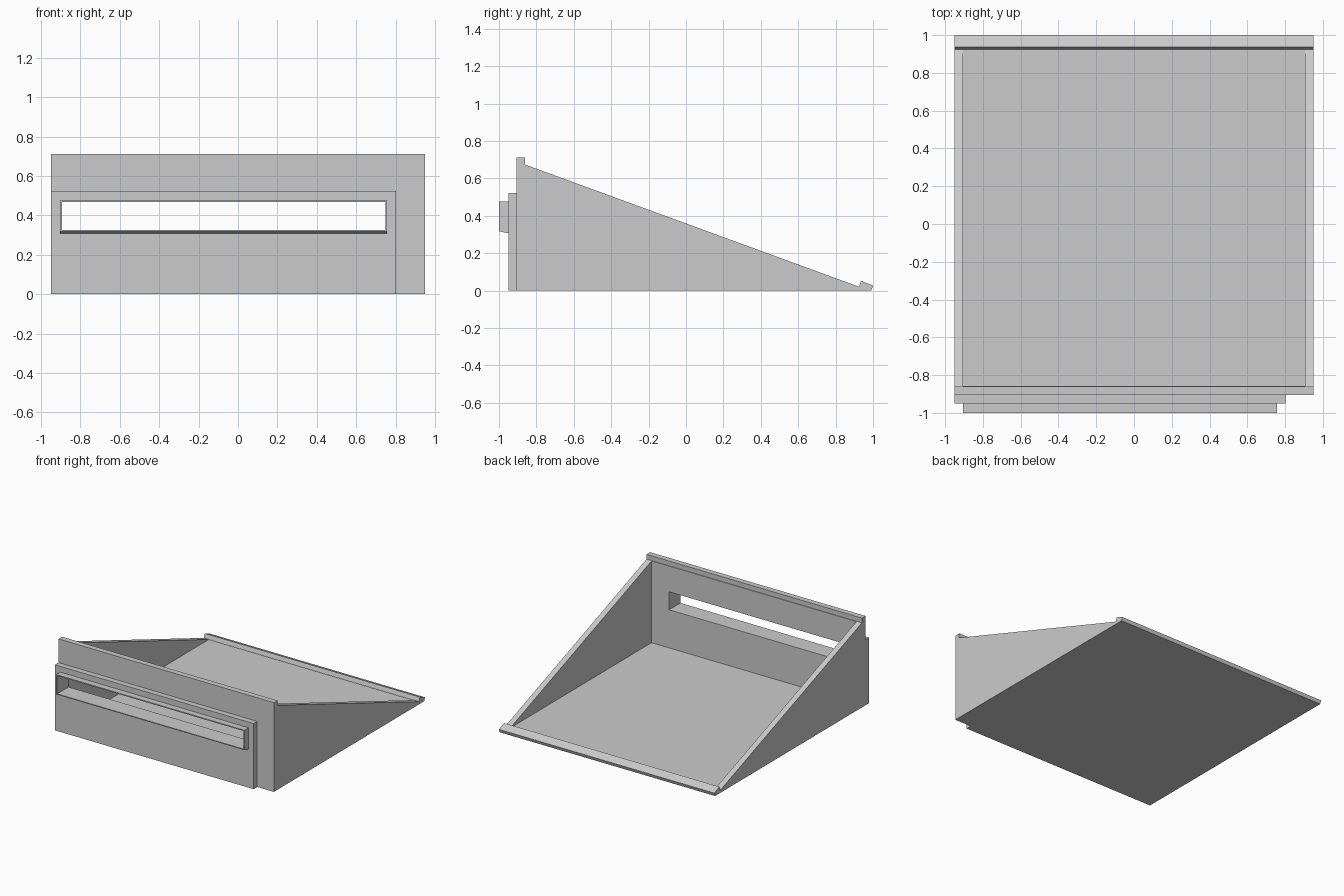
import bpy
import bmesh

cube = bpy.data.objects.get("Cube")
if cube:
    bpy.data.objects.remove(cube, do_unlink=True)

grey = bpy.data.materials.new("plain grey")
grey.use_nodes = True
colour = (0.6, 0.6, 0.6, 1)
grey.diffuse_color = colour
grey.node_tree.nodes["Principled BSDF"].inputs["Base Color"].default_value = colour


def prism(name, profile, x0, x1):
    """Extrude a (y, z) outline from x0 to x1."""
    bm = bmesh.new()
    face = bm.faces.new([bm.verts.new((x0, y, z)) for y, z in profile])
    out = bmesh.ops.extrude_face_region(bm, geom=[face])
    moved = [v for v in out["geom"] if isinstance(v, bmesh.types.BMVert)]
    bmesh.ops.translate(bm, verts=moved, vec=(x1 - x0, 0, 0))
    bmesh.ops.recalc_face_normals(bm, faces=bm.faces)
    mesh = bpy.data.meshes.new(name)
    bm.to_mesh(mesh)
    bm.free()
    mesh.materials.append(grey)
    obj = bpy.data.objects.new(name, mesh)
    bpy.context.collection.objects.link(obj)
    return obj


def box(name, x0, x1, y0, y1, z0, z1):
    return prism(name, [(y0, z0), (y1, z0), (y1, z1), (y0, z1)], x0, x1)


def cut(obj, cutter):
    mod = obj.modifiers.new("cut", "BOOLEAN")
    mod.operation = "DIFFERENCE"
    mod.solver = "EXACT"
    mod.object = cutter
    bpy.context.view_layer.objects.active = obj
    bpy.ops.object.modifier_apply(modifier=mod.name)


# Wedge tray with an upright front ridge and a tilted back lip
tray = prism("wedge_tray", [
    (-0.905, 0), (0.99, 0), (1.0, 0.027), (0.936, 0.053), (0.925, 0.021),
    (-0.86, 0.674), (-0.86, 0.712), (-0.905, 0.712)], -0.95, 0.95)

# Raised panel on the front, short of the left edge
panel = box("front_panel", -0.95, 0.803, -0.95, -0.905, 0, 0.523)

# Thin slot surround with a sloping underside
surround = prism("slot_surround", [
    (-1, 0.318), (-0.95, 0.307), (-0.95, 0.477), (-1, 0.477)], -0.905, 0.758)

# Hollow the tray, then cut the slot through all front layers
cavity = box("cavity_cutter", -0.904, 0.904, -0.857, 0.92, 0.021, 1)
slot = box("slot_cutter", -0.895, 0.749, -1.1, -0.7, 0.325, 0.468)
cut(tray, cavity)
for part in (tray, panel, surround):
    cut(part, slot)
for cutter in (cavity, slot):
    bpy.data.objects.remove(cutter, do_unlink=True)
